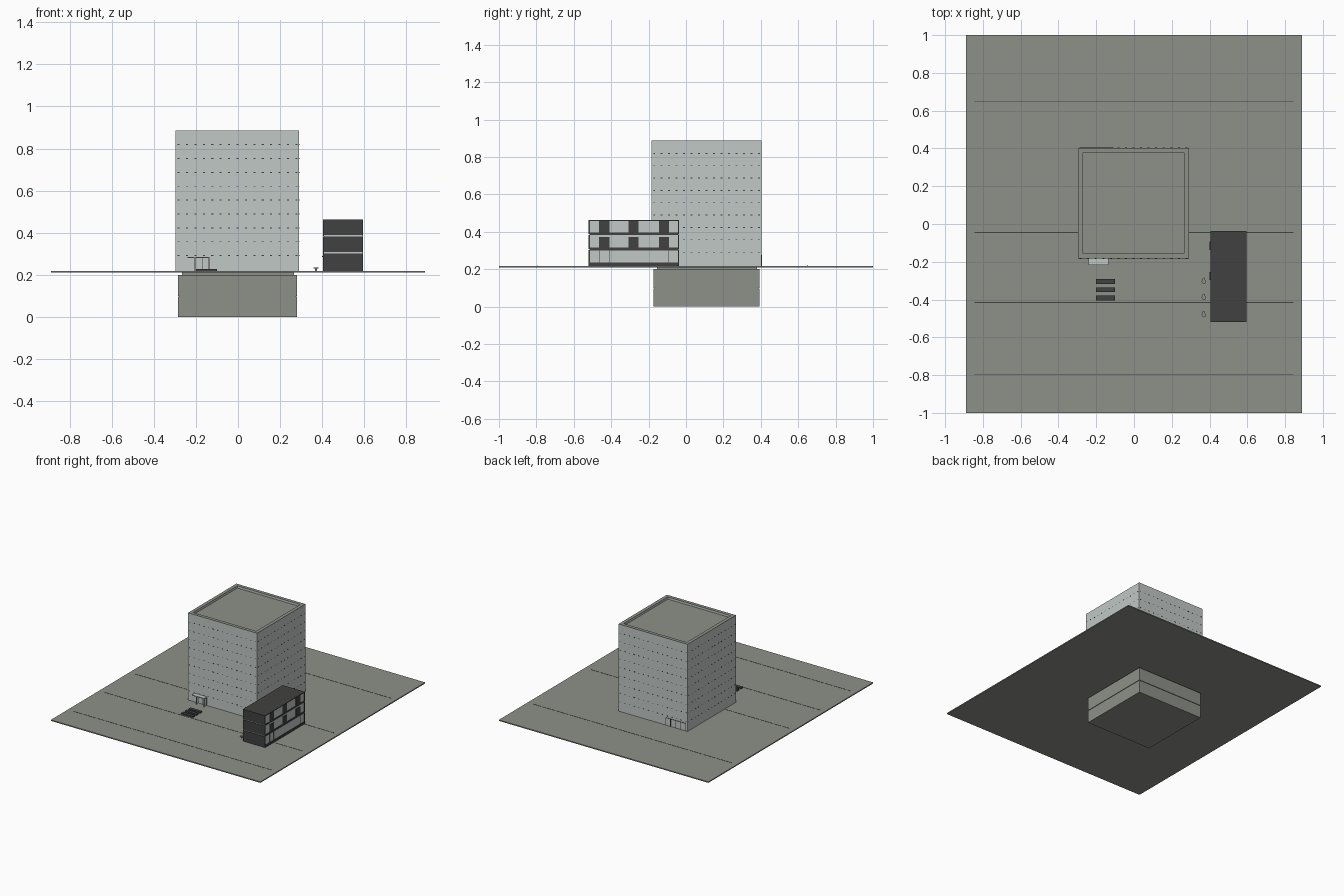
import bpy, bmesh
from mathutils import Matrix, Vector

if "Cube" in bpy.data.objects:
    bpy.data.objects.remove(bpy.data.objects["Cube"])


def material(name, rgb):
    m = bpy.data.materials.new(name)
    m.diffuse_color = (*rgb, 1)
    m.use_nodes = True
    m.node_tree.nodes["Principled BSDF"].inputs["Base Color"].default_value = m.diffuse_color
    return m


GREY = material("concrete grey", (0.27, 0.28, 0.25))
GLASS = material("pale glass", (0.53, 0.58, 0.56))
DARK = material("charcoal", (0.053, 0.053, 0.052))


def boxes(name, mat, items):
    """One object from boxes given as (x0, x1, y0, y1, z0, z1)."""
    bm = bmesh.new()
    for x0, x1, y0, y1, z0, z1 in items:
        centre = Vector(((x0 + x1) / 2, (y0 + y1) / 2, (z0 + z1) / 2))
        size = (x1 - x0, y1 - y0, z1 - z0)
        bmesh.ops.create_cube(bm, size=1, matrix=Matrix.Translation(centre) @ Matrix.Diagonal((*size, 1)))
    return finish(name, mat, bm)


def finish(name, mat, bm):
    mesh = bpy.data.meshes.new(name)
    bm.to_mesh(mesh)
    bm.free()
    mesh.materials.append(mat)
    ob = bpy.data.objects.new(name, mesh)
    bpy.context.collection.objects.link(ob)
    return ob


# Ground plate with thin cross lines
G = 0.218
boxes("ground_plate", GREY, [(-0.89, 0.89, -1, 1, 0.21, G)])
boxes("ground_lines", DARK, [(-0.845, 0.845, y - 0.002, y + 0.002, G - 0.002, G + 0.001)
                             for y in (0.65, -0.045, -0.415, -0.795)])

# Two basement storeys with a recessed joint and a top slab
boxes("basement", GREY, [(-0.285, 0.28, -0.173, 0.393, 0, 0.096),
                         (-0.285, 0.28, -0.173, 0.393, 0.1, 0.2),
                         (-0.28, 0.275, -0.168, 0.388, 0.095, 0.101),
                         (-0.265, 0.265, -0.155, 0.38, 0.199, 0.211)])

# Tower: four glass walls laid pinwheel fashion round the centre
CX, CY, H, T = -0.0025, 0.11, 0.2935, 0.026
TOP = 0.885
bm = bmesh.new()
for k in range(4):
    turn = Matrix.Translation((CX, CY, 0)) @ Matrix.Rotation(k * 1.5707963, 4, 'Z')
    place = Matrix.Translation((-T / 2, -H + T / 2, (G + TOP) / 2))
    bmesh.ops.create_cube(bm, size=1, matrix=turn @ place @ Matrix.Diagonal((2 * H - T, T, TOP - G, 1)))
finish("tower_glass_walls", GLASS, bm)

# Floors and the sunken roof
W = H - T + 0.001
floors = [0.225 + 0.066 * k for k in range(1, 10)]
boxes("tower_floors", GREY, [(CX - W, CX + W, CY - W, CY + W, z - 0.004, z + 0.004) for z in floors])
boxes("tower_roof", GREY, [(CX - W, CX + W, CY - W, CY + W, 0.855, 0.87)])

# Parapet cap
P = H - T
boxes("parapet_cap", GREY, [(CX - H, CX + H, CY + s * (P + T / 2) - T / 2, CY + s * (P + T / 2) + T / 2, TOP, TOP + 0.002)
                            for s in (-1, 1)] +
      [(CX + s * (P + T / 2) - T / 2, CX + s * (P + T / 2) + T / 2, CY - P, CY + P, TOP, TOP + 0.002)
       for s in (-1, 1)])

# Small joint marks at every floor line
marks = []
for z in floors:
    for i in range(15):
        a = -0.28 + 0.04 * i
        for s in (-1, 1):
            y, x = CY + s * H, CX + s * H
            marks.append((CX + a - 0.005, CX + a + 0.005, y - 0.001, y + 0.001, z - 0.002, z + 0.002))
            marks.append((x - 0.001, x + 0.001, CY + a - 0.005, CY + a + 0.005, z - 0.002, z + 0.002))
boxes("floor_joints", DARK, marks)

# Front entrance: glass canopy on slim posts, with a dark doormat
boxes("entrance_canopy", GLASS, [(-0.24, -0.135, -0.217, -0.18, 0.279, 0.285)])
boxes("entrance_posts", GLASS, [(x - 0.003, x + 0.003, -0.215, -0.209, G, 0.28) for x in (-0.205, -0.138)])
boxes("entrance_frame", DARK, [(x - 0.0015, x + 0.0015, -0.185, -0.182, G, 0.28)
                               for x in (-0.205, -0.17, -0.138)])

# Rear door frames
by = CY + H
boxes("rear_door_frames", DARK, [(x - 0.002, x + 0.002, by - 0.001, by + 0.002, G, 0.275)
                                 for x in (-0.28, -0.238, -0.195, -0.152, -0.11)] +
      [(-0.28, -0.11, by - 0.001, by + 0.002, 0.273, 0.277)])

# Three low benches on the forecourt
boxes("benches", DARK, [(-0.2, -0.1, y - 0.0125, y + 0.0125, G, 0.228) for y in (-0.305, -0.348, -0.392)])

# Small three storey building: glass body, dark end walls, bands and roof
X0, X1, Y0, Y1 = 0.405, 0.595, -0.52, -0.037
boxes("annex_glass_body", GLASS, [(X0 + 0.004, X1 - 0.004, Y0 + 0.004, Y1 - 0.004, G, 0.459)])
storeys = [(G, 0.302), (0.308, 0.383), (0.389, 0.459)]
boxes("annex_end_walls", DARK, [(X0, X1, y, y + 0.006, a, b)
                                for a, b in storeys for y in (Y0, Y1 - 0.006)])
boxes("annex_bands", DARK, [(X0 + d, X0 + d + 0.006, Y0 + 0.006, Y1 - 0.006, a, b)
                            for d in (0, 0.184)
                            for a, b in ((G, 0.235), (0.301, 0.315), (0.384, 0.395))])
boxes("annex_roof", DARK, [(X0, X1, Y0, Y1, 0.458, 0.463)])

# Dark upper floor panels on both long sides
boxes("annex_panels", DARK, [(X0 + d, X0 + d + 0.005, y - 0.027, y + 0.027, a, b)
                             for d in (0.001, 0.184) for y in (-0.437, -0.28, -0.118)
                             for a, b in ((0.315, 0.371), (0.395, 0.459))])

# Ground floor mullions, and the door hoods facing the tower
boxes("annex_mullions", DARK, [(X0 + d, X0 + d + 0.004, y - 0.0015, y + 0.0015, 0.235, 0.302)
                               for d in (0.001, 0.185) for y in (-0.46, -0.41, -0.092)])
boxes("annex_door_hoods", DARK, [(0.399, 0.407, y - 0.022, y + 0.022, 0.285, 0.29) for y in (-0.115, -0.275)])

# Tiny stools beside the small building: round seat on a post
bm = bmesh.new()
for y in (-0.305, -0.39, -0.482):
    for r, z, h, dy in ((0.012, 0.232, 0.005, 0), (0.005, 0.224, 0.012, 0), (0.007, 0.232, 0.004, 0.014)):
        bmesh.ops.create_cone(bm, cap_ends=True, segments=12, radius1=r, radius2=r, depth=h,
                              matrix=Matrix.Translation((0.37, y + dy, z)))
finish("stools", GREY, bm)
